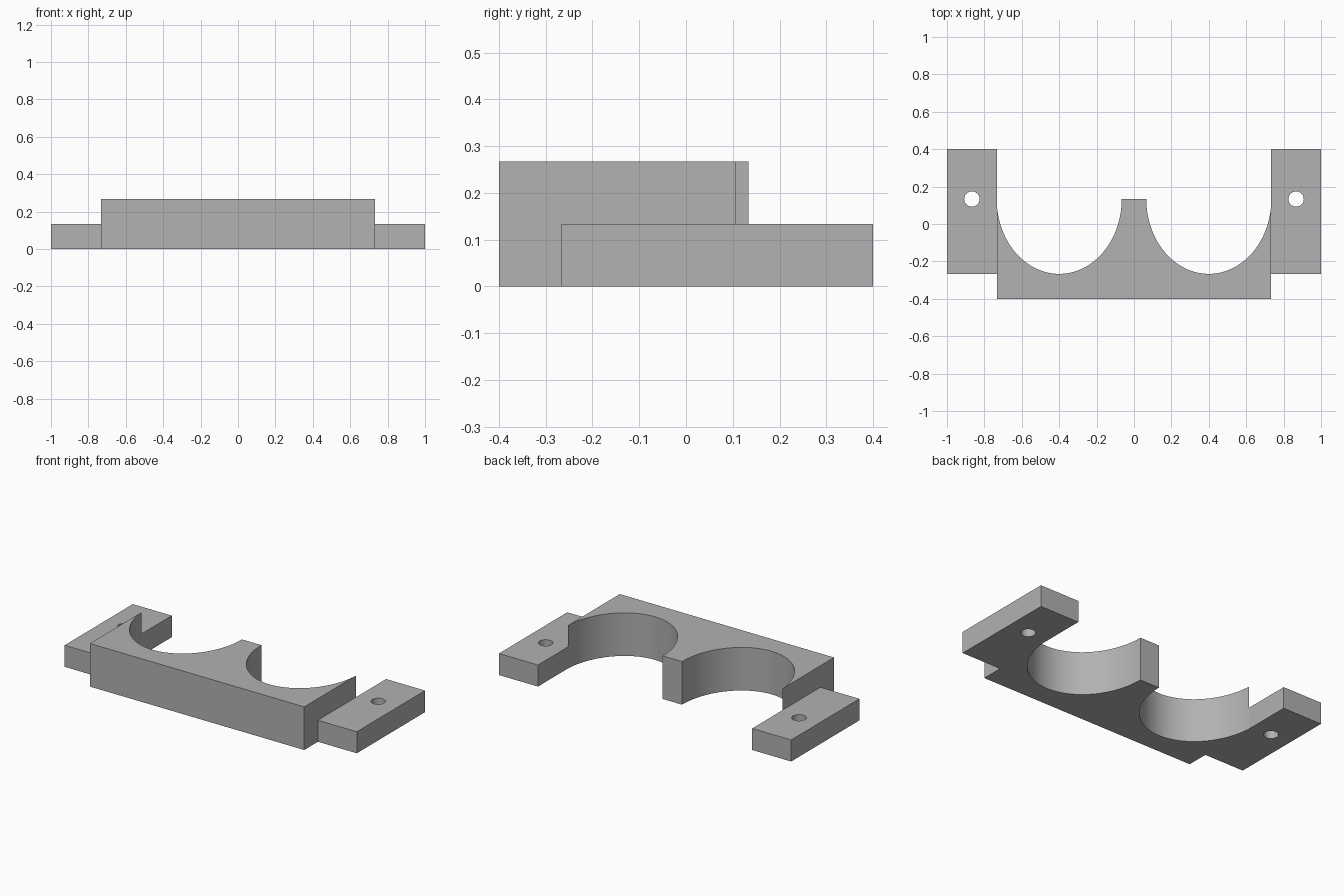
import bpy, bmesh, math

if "Cube" in bpy.data.objects:
    bpy.data.objects.remove(bpy.data.objects["Cube"], do_unlink=True)

U = 2 / 15                      # base module of the part
HALF_BODY = 5.5 * U
CRADLE_X, CRADLE_Y = 3 * U, U   # centre of each cradle
CRADLE_W, CRADLE_D = 0.3341, 3 * U

grey = bpy.data.materials.new("plain_grey")
grey.use_nodes = True
colour = (0.445, 0.445, 0.445, 1)
grey.diffuse_color = colour
grey.node_tree.nodes["Principled BSDF"].inputs["Base Color"].default_value = colour


def prism(name, outline, z0, z1):
    """Extrude a flat outline between two heights."""
    bm = bmesh.new()
    base = bm.faces.new([bm.verts.new((x, y, z0)) for x, y in outline])
    top = bmesh.ops.extrude_face_region(bm, geom=[base])["geom"]
    verts = [g for g in top if isinstance(g, bmesh.types.BMVert)]
    bmesh.ops.translate(bm, vec=(0, 0, z1 - z0), verts=verts)
    bmesh.ops.recalc_face_normals(bm, faces=bm.faces)
    mesh = bpy.data.meshes.new(name)
    bm.to_mesh(mesh)
    bm.free()
    mesh.materials.append(grey)
    obj = bpy.data.objects.new(name, mesh)
    bpy.context.collection.objects.link(obj)
    return obj


def select(obj):
    bpy.ops.object.select_all(action="DESELECT")
    obj.select_set(True)
    bpy.context.view_layer.objects.active = obj


def smooth(obj):
    select(obj)
    bpy.ops.object.shade_smooth_by_angle(angle=math.radians(30))


# Body: block with two elliptical cradles and a centre post
start = -math.acos(HALF_BODY / CRADLE_W - CRADLE_X / CRADLE_W)
steps = 64
cradle = []
for i in range(steps + 1):
    a = start + (-math.pi - start) * i / steps
    cradle.append((CRADLE_X + CRADLE_W * math.cos(a), CRADLE_Y + CRADLE_D * math.sin(a)))
mirrored = [(-x, y) for x, y in reversed(cradle)]
body = prism("cradle_body",
             [(-HALF_BODY, -3 * U), (HALF_BODY, -3 * U)] + cradle + mirrored, 0, 2 * U)
smooth(body)

# Mounting tabs, each with a bolt hole
for side, label in ((1, "left"), (-1, "right")):
    inner, outer = side * HALF_BODY, side * 7.5 * U
    tab = prism(label + "_mounting_tab",
                [(inner, -2 * U), (outer, -2 * U), (outer, 3 * U), (inner, 3 * U)], 0, U)
    ring = [math.tau * i / 48 for i in range(48)]
    cutter = prism("bolt_hole_cutter",
                   [(side * 6.5 * U + 0.041 * math.cos(a), U + 0.041 * math.sin(a))
                    for a in ring], -U, 2 * U)
    cutter.hide_render = True
    hole = tab.modifiers.new("bolt_hole", "BOOLEAN")
    hole.operation = "DIFFERENCE"
    hole.solver = "EXACT"
    hole.object = cutter
    select(tab)
    bpy.ops.object.modifier_apply(modifier=hole.name)
    bpy.data.objects.remove(cutter, do_unlink=True)
    smooth(tab)
